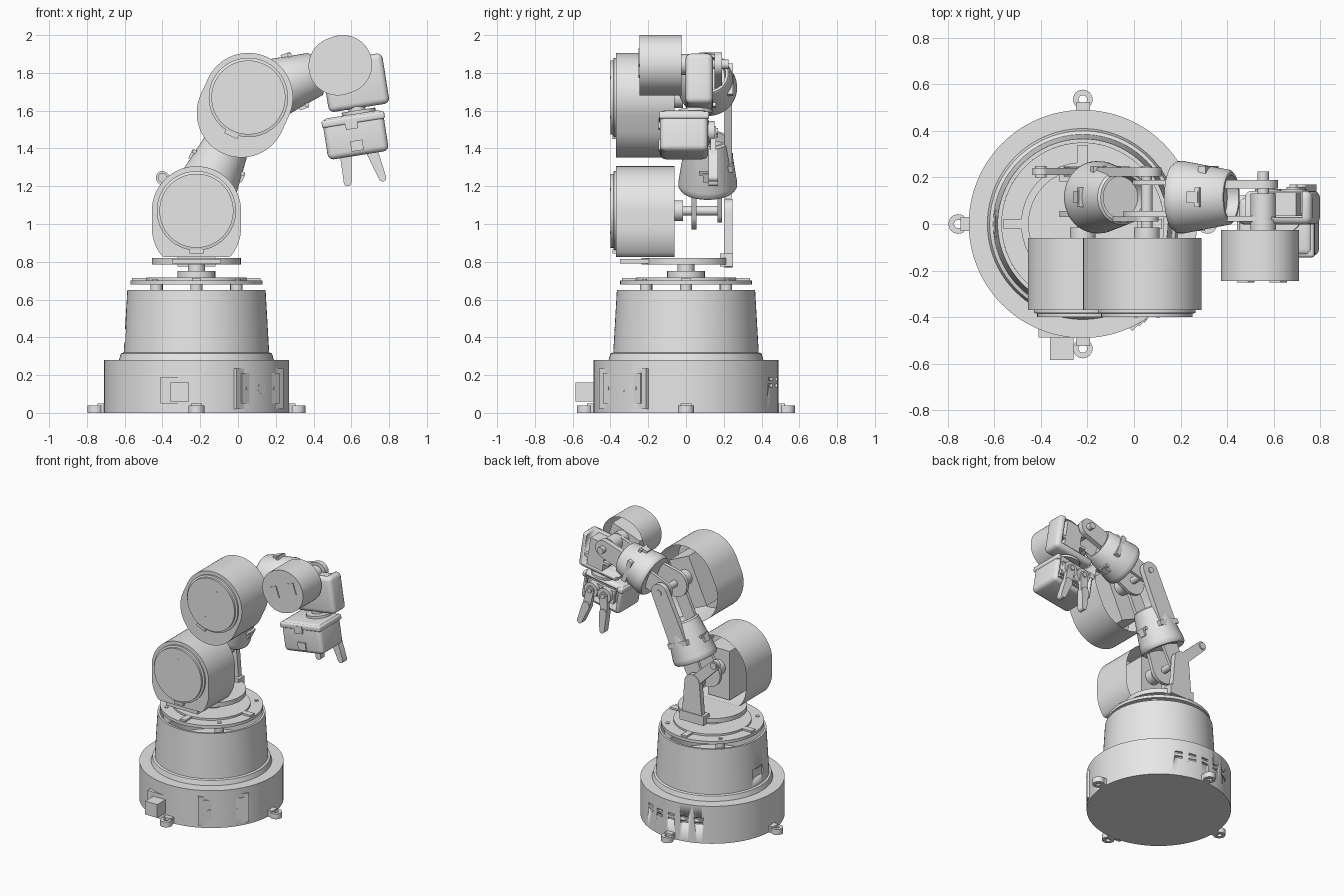
import bpy, bmesh
from math import cos, sin, pi, radians, atan2
from mathutils import Matrix, Vector

if "Cube" in bpy.data.objects:
    bpy.data.objects.remove(bpy.data.objects["Cube"])

grey = bpy.data.materials.new("light_grey")
grey.use_nodes = True
grey.diffuse_color = (0.8, 0.8, 0.8, 1)
grey.node_tree.nodes["Principled BSDF"].inputs["Base Color"].default_value = (0.8, 0.8, 0.8, 1)


def finish(bm, name, matrix=Matrix()):
    bmesh.ops.recalc_face_normals(bm, faces=bm.faces)
    bm.transform(matrix)
    mesh = bpy.data.meshes.new(name)
    bm.to_mesh(mesh)
    bm.free()
    mesh.materials.append(grey)
    ob = bpy.data.objects.new(name, mesh)
    bpy.context.collection.objects.link(ob)
    bpy.ops.object.select_all(action="DESELECT")
    ob.select_set(True)
    bpy.context.view_layer.objects.active = ob
    bpy.ops.object.shade_smooth_by_angle(angle=radians(35))
    return ob


def lathe(name, profile, origin=(0, 0, 0), axis=(0, 0, 1), steps=64):
    """Spin (radius, height) points round an axis."""
    bm = bmesh.new()
    vs = [bm.verts.new((r, 0, h)) for r, h in profile]
    es = [bm.edges.new((a, b)) for a, b in zip(vs, vs[1:] + vs[:1])]
    bmesh.ops.spin(bm, geom=vs + es, cent=(0, 0, 0), axis=(0, 0, 1),
                   angle=2 * pi, steps=steps, use_merge=True)
    bmesh.ops.remove_doubles(bm, verts=bm.verts, dist=1e-5)
    turn = Vector(axis).to_track_quat("Z", "Y").to_matrix().to_4x4()
    return finish(bm, name, Matrix.Translation(origin) @ turn)


def rod(name, origin, r, length, axis=(0, 0, 1), steps=32):
    return lathe(name, [(0, 0), (r, 0), (r, length), (0, length)], origin, axis, steps)


def box(name, centre, size, rot=Matrix(), bevel=0):
    bm = bmesh.new()
    bmesh.ops.create_cube(bm, size=1)
    bmesh.ops.scale(bm, vec=size, verts=bm.verts)
    if bevel:
        bmesh.ops.bevel(bm, geom=bm.edges[:], offset=bevel, segments=4,
                        profile=0.5, affect="EDGES")
    return finish(bm, name, Matrix.Translation(centre) @ rot)


def prism(name, pts, y0, y1, wall=0, depth=0):
    """Extrude an (x, z) outline along y; a wall hollows it from the back."""
    bm = bmesh.new()
    front = bm.faces.new([bm.verts.new((x, y0, z)) for x, z in pts])
    res = bmesh.ops.extrude_face_region(bm, geom=[front])["geom"]
    bmesh.ops.translate(bm, vec=(0, y1 - y0, 0),
                        verts=[v for v in res if isinstance(v, bmesh.types.BMVert)])
    back = [f for f in res if isinstance(f, bmesh.types.BMFace)]
    if not front.is_valid or len([f for f in bm.faces if len(f.verts) == len(pts)]) < 2:
        bm.faces.new([v for v in bm.verts if abs(v.co.y - y0) < 1e-6])
    bmesh.ops.recalc_face_normals(bm, faces=bm.faces)
    if wall:
        bmesh.ops.inset_region(bm, faces=back, thickness=wall)
        bmesh.ops.translate(bm, vec=(0, -depth, 0), verts=list(back[0].verts))
    return finish(bm, name)


def capsule(a, b, ra, rb, n=24):
    """Outline of two discs joined by straight sides."""
    d = atan2(b[1] - a[1], b[0] - a[0])
    return [(c[0] + r * cos(d + s + pi * i / n), c[1] + r * sin(d + s + pi * i / n))
            for c, r, s in ((b, rb, -pi / 2), (a, ra, pi / 2)) for i in range(n + 1)]


def cut(ob, cutters):
    for c in cutters:
        c.hide_render = True
        m = ob.modifiers.new("cut", "BOOLEAN")
        m.operation, m.solver, m.object = "DIFFERENCE", "EXACT", c
        bpy.context.view_layer.objects.active = ob
        bpy.ops.object.modifier_apply(modifier=m.name)
        bpy.data.objects.remove(c)


CX = -0.22
FWD, BACK = (0, -1, 0), (0, 1, 0)
shoulder, elbow, wrist = (CX, 1.07), (0.055, 1.67), (0.555, 1.845)


def zrot(deg):
    return Matrix.Rotation(radians(deg), 4, "Z")


def ring_pos(deg, r, z):
    return (CX + r * cos(radians(deg)), r * sin(radians(deg)), z)


# Base drum with tapered collar, vents and cable notch
base = lathe("base_drum", [(0, 0), (0.49, 0), (0.49, 0.28), (0.41, 0.28), (0.4, 0.315),
                           (0.385, 0.32), (0.366, 0.65), (0.35, 0.65), (0.36, 0.35),
                           (0, 0.35)], (CX, 0, 0), steps=96)
vents = [box("vent_cutter", ring_pos(66 + 12 * i, 0.49, z), (0.03, 0.055, 0.016), zrot(66 + 12 * i))
         for i in range(5) for z in (0.145, 0.18)]
cut(base, vents + [box("notch_cutter", (CX - 0.385, 0, 0.41), (0.04, 0.12, 0.07))])

# Mounting feet
for deg in (0, 90, 180, 270):
    lathe("foot_ring", [(0.018, 0), (0.042, 0), (0.042, 0.04), (0.018, 0.04)],
          ring_pos(deg, 0.535, 0), steps=24)
    box("foot_tab", ring_pos(deg, 0.495, 0.025), (0.06, 0.06, 0.05), zrot(deg))

# Socket panel and plug
box("socket_panel", ring_pos(-45, 0.45, 0.128), (0.05, 0.35, 0.215), zrot(-45))
box("socket_plate", ring_pos(-45, 0.475, 0.13), (0.015, 0.28, 0.16), zrot(-45))
rod("socket", ring_pos(-45, 0.475, 0.13), 0.03, 0.015, (1, -1, 0))
for deg in (-57, -33):
    rod("socket_screw", ring_pos(deg, 0.492, 0.13), 0.01, 0.005, (1, -1, 0), 12)
box("plug_frame", (-0.305, -0.468, 0.12), (0.21, 0.04, 0.14))
box("plug", (-0.31, -0.52, 0.11), (0.1, 0.13, 0.1))

# Turntable stack
rod("lower_plate", (CX, 0, 0.68), 0.35, 0.022, steps=80)
rod("upper_plate", (CX, 0, 0.70), 0.265, 0.016, steps=80)
rod("turn_boss", (CX, 0, 0.71), 0.1, 0.042)
rod("turn_shaft", (CX, 0, 0.75), 0.045, 0.04)
rod("turntable", (CX, 0, 0.785), 0.235, 0.034, steps=64)
for deg in (0, 90, 180, 270):
    rod("spacer", ring_pos(deg + 45, 0.3, 0.6), 0.032, 0.09)
    rod("plate_screw", ring_pos(deg + 45, 0.31, 0.7), 0.014, 0.008, steps=12)
    box("plate_bar", ring_pos(deg, 0.3, 0.705), (0.08, 0.045, 0.02), zrot(deg))
    rod("stub", ring_pos(deg, 0.21, 0.64), 0.032, 0.05)
box("motor_shelf", (CX, -0.2, 0.803), (0.26, 0.3, 0.025))

# Shoulder upright with side lever
prism("upright", capsule((CX, 0.85), shoulder, 0.08, 0.062), 0.205, 0.245)
box("upright_foot", (CX, 0.215, 0.81), (0.2, 0.07, 0.07))
prism("side_lever", capsule(shoulder, (-0.4, 1.245), 0.04, 0.035), 0.21, 0.24)
rod("lever_hub", (-0.4, 0.2, 1.245), 0.025, 0.05, BACK, 20)


# Drive housings: hollow shells with cap, servo and shaft
def drive(name, pivot, heading, r, y0, y1, offset, floor=0, cap=True):
    low = (pivot[0] - offset * cos(heading), pivot[1] - offset * sin(heading))
    pts = [(x, max(z, floor)) for x, z in capsule(low, pivot, r, r, 32)]
    prism(name + "_housing", pts, y0, y1, 0.02, (y1 - y0) * 0.75)
    tilt = Matrix.Rotation(-heading, 4, "Y")
    mid = Vector(((pivot[0] + low[0]) / 2, (y0 + y1) / 2, (pivot[1] + low[1]) / 2))
    box(name + "_servo", mid, (1.55 * r, y1 - y0 - 0.03, 0.75 * r), tilt)
    rod(name + "_shaft", (pivot[0], y1 - 0.03, pivot[1]), 0.055, 0.075, BACK)
    rod(name + "_axle", (pivot[0], y1, pivot[1]), 0.025, 0.25, BACK, 20)
    if cap:
        lathe(name + "_cap", [(0, 0), (0.21, 0), (0.21, 0.012), (0.196, 0.015),
                              (0.196, 0.03), (0, 0.03)], (pivot[0], y0, pivot[1]), FWD)
        for s in (-1, 1):
            rod(name + "_cap_screw", (pivot[0] + s * 0.115 * cos(heading), y0 - 0.028,
                                      pivot[1] + s * 0.115 * sin(heading)), 0.008, 0.004, FWD, 12)
        box(name + "_cap_tab", (pivot[0] - 0.215 * cos(heading), y0 - 0.005,
                                pivot[1] - 0.215 * sin(heading)), (0.02, 0.03, 0.075), tilt)


up = atan2(elbow[1] - shoulder[1], elbow[0] - shoulder[0])
out = atan2(wrist[1] - elbow[1], wrist[0] - elbow[0])
drive("shoulder", shoulder, pi / 2, 0.236, -0.37, -0.06, 0.09, 0.825)
drive("elbow", elbow, up, 0.236, -0.37, -0.06, 0.09)
drive("wrist", wrist, out, 0.155, -0.245, -0.025, 0.028, cap=False)
for x, z in ((0.48, 1.82), (0.62, 1.88)):
    box("wrist_clip", (x, -0.245, z), (0.05, 0.014, 0.085), Matrix.Rotation(-out, 4, "Y"))


# Arm links: tapered barrel, two fork lugs and one outer strap
def link(name, start, end, length, strap_y):
    a = atan2(end[1] - start[1], end[0] - start[0])
    along = Vector((cos(a), 0, sin(a)))
    side = Vector((-sin(a), 0, cos(a)))
    origin = Vector((start[0], 0.115, start[1]))
    lathe(name + "_barrel", [(0, 0.16), (0.12, 0.13), (0.145, 0.13), (0.155, 0.145),
                             (0.155, 0.17), (0.118, length - 0.01), (0.108, length),
                             (0.095, length), (0.09, length - 0.05), (0, length - 0.05)],
          origin, along)

    def at(t):
        return (start[0] + t * cos(a), start[1] + t * sin(a))
    prism(name + "_horn_plate", capsule(start, at(0.17), 0.1, 0.08), 0.03, 0.055)
    prism(name + "_lug", capsule(start, at(0.17), 0.062, 0.07), 0.168, 0.19)
    prism(name + "_strap", capsule(at(length - 0.12), end, 0.07, 0.064), strap_y, strap_y + 0.038)
    rod(name + "_pin", (end[0], strap_y - 0.02, end[1]), 0.022, 0.065, BACK, 20)
    prism(name + "_inner_strap", capsule(at(length - 0.1), end, 0.05, 0.05), 0.01, 0.035)
    tilt = Matrix.Rotation(-a, 4, "Y")
    for s in (-1, 1):
        box(name + "_clip", origin + along * 0.26 + side * s * 0.14, (0.05, 0.05, 0.03), tilt)
        box(name + "_clip_bar", origin + along * 0.28 + side * s * 0.14, (0.02, 0.085, 0.02), tilt)
    box(name + "_band", origin + along * 0.28 + Vector((0, 0.115, 0)), (0.035, 0.04, 0.17), tilt)


link("upper_arm", shoulder, elbow, 0.42, 0.205)
link("forearm", elbow, wrist, 0.385, 0.152)

# Wrist carrier: open frame holding a servo
lean = Matrix.Rotation(radians(-9), 4, "Y")
carrier = box("wrist_carrier", (0.622, 0.07, 1.748), (0.325, 0.145, 0.27), lean, 0.03)
cut(carrier, [box("carrier_cutter", (0.58, 0.11, 1.80), (0.31, 0.16, 0.31), lean)])
box("wrist_servo", (0.65, 0.085, 1.755), (0.13, 0.1, 0.22), lean)
box("wrist_servo_flange", (0.65, 0.09, 1.72), (0.21, 0.09, 0.02), lean)
rod("wrist_hub", (wrist[0], 0.03, wrist[1]), 0.055, 0.1, BACK)

# Turning neck
tip_up = lean @ Vector((0, 0, 1))
rod("neck_shaft", (0.637, 0.05, 1.56), 0.045, 0.07, tip_up)
rod("neck_disc", (0.64, 0.05, 1.585), 0.09, 0.018, tip_up)

# Gripper body: rimmed box, open at the back
body = box("gripper_body", (0.622, -0.01, 1.472), (0.325, 0.255, 0.22), lean, 0.03)
cut(body, [box("body_cutter", (0.622, 0.1, 1.47), (0.27, 0.16, 0.165), lean)])
rim = box("gripper_rim", (0.61, -0.01, 1.552), (0.336, 0.266, 0.04), lean, 0.012)
cut(rim, [box("rim_cutter", (0.622, 0.12, 1.53), (0.27, 0.1, 0.1), lean)])
box("gripper_servo", (0.63, 0.06, 1.48), (0.2, 0.08, 0.12), lean)
box("gripper_bracket", (0.625, 0.11, 1.48), (0.23, 0.02, 0.1), lean)
for x, z in ((0.6, 1.53), (0.63, 1.415)):
    box("gripper_clip", (x, -0.14, z), (0.065, 0.012, 0.055), lean)

# Fingers with gear hubs
for name, hub, knee, tip in (("left", (0.575, 1.475), (0.572, 1.35), (0.58, 1.22)),
                             ("right", (0.685, 1.49), (0.715, 1.37), (0.765, 1.245))):
    rod(name + "_gear", (hub[0], 0.11, hub[1]), 0.055, 0.04, BACK, 16)
    rod(name + "_gear_pin", (hub[0], 0.11, hub[1]), 0.018, 0.06, BACK, 16)
    prism(name + "_finger_arm", capsule(hub, knee, 0.03, 0.03, 8), 0.13, 0.16)
    prism(name + "_finger_tip", capsule(knee, tip, 0.03, 0.02, 8), 0.12, 0.17)
